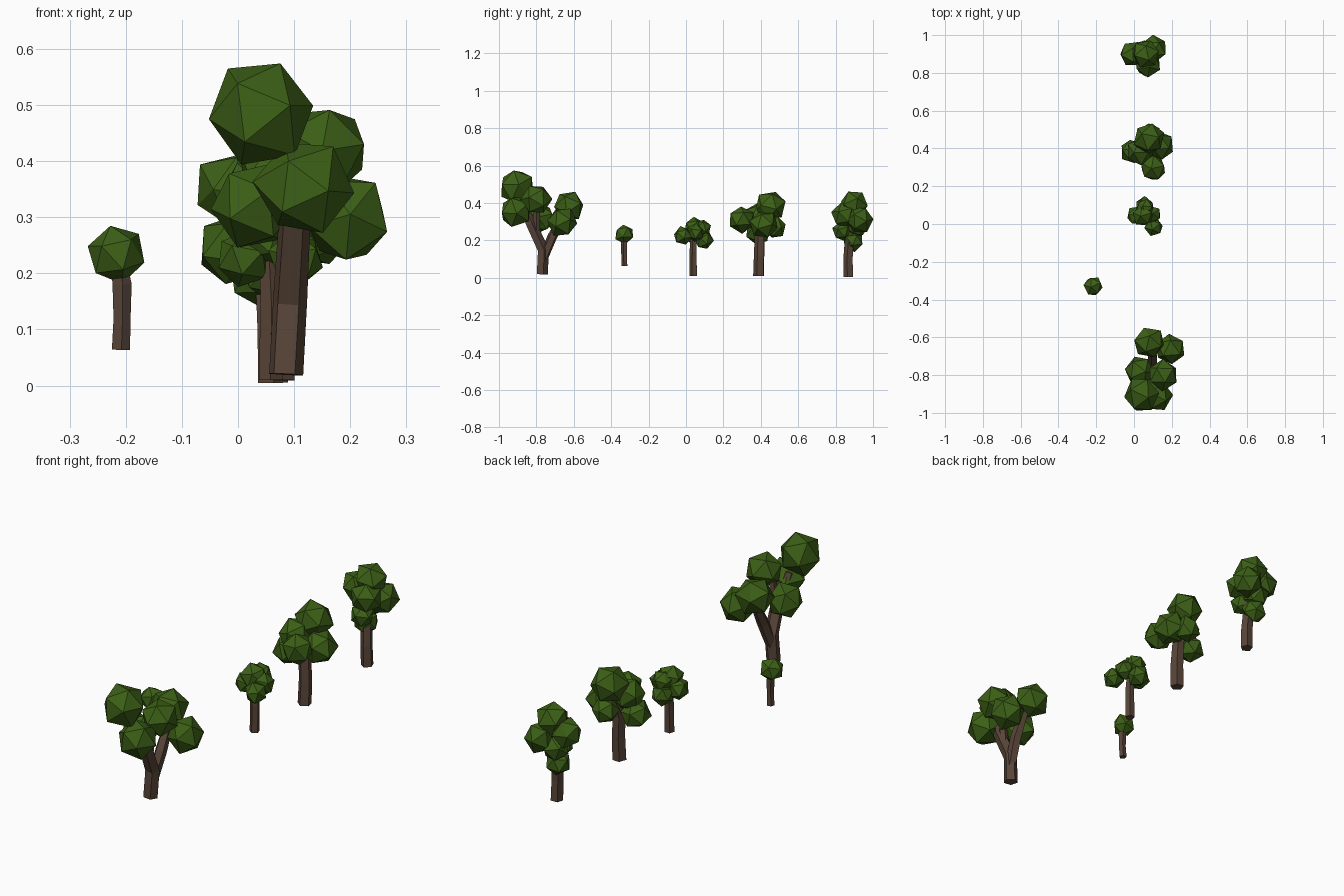
import bpy, bmesh, math, random
from mathutils import Vector, Euler

random.seed(4)


def material(name, rgb):
    m = bpy.data.materials.new(name)
    m.diffuse_color = (*rgb, 1)
    return m


LEAF = material("leaf_green", (0.045, 0.115, 0.008))
BARK = material("bark_brown", (0.10, 0.06, 0.04))


def finish(bm, name, mat):
    bmesh.ops.recalc_face_normals(bm, faces=bm.faces)
    me = bpy.data.meshes.new(name)
    bm.to_mesh(me)
    bm.free()
    me.materials.append(mat)
    ob = bpy.data.objects.new(name, me)
    bpy.context.collection.objects.link(ob)


def foliage(name, blobs):
    """Clusters of faceted, slightly irregular balls: x, y, z, radius."""
    bm = bmesh.new()
    for x, y, z, r in blobs:
        ball = bmesh.ops.create_icosphere(bm, subdivisions=1, radius=r)["verts"]
        rot = Euler([random.uniform(0, math.tau) for _ in range(3)]).to_matrix()
        for v in ball:
            v.co = rot @ v.co * random.uniform(0.97, 1.09) + Vector((x, y, z))
    finish(bm, name, LEAF)


def trunk(name, limbs, sides=5):
    """Each limb is a path of x, y, z, radius swept with a polygon."""
    bm = bmesh.new()
    for path in limbs:
        rings = []
        turn = random.uniform(0, math.tau)
        for i, (x, y, z, r) in enumerate(path):
            a, b = path[max(i - 1, 0)], path[min(i + 1, len(path) - 1)]
            q = Vector((0, 0, 1)).rotation_difference(Vector(b[:3]) - Vector(a[:3]))
            rings.append([bm.verts.new(q @ Vector((r * math.cos(turn + math.tau * k / sides),
                                                   r * math.sin(turn + math.tau * k / sides), 0))
                                       + Vector((x, y, z))) for k in range(sides)])
        for lo, hi in zip(rings, rings[1:]):
            for k in range(sides):
                n = (k + 1) % sides
                bm.faces.new((lo[k], lo[n], hi[n], hi[k]))
        bm.faces.new(rings[0])
        bm.faces.new(rings[-1])
    finish(bm, name, BARK)


# Large forked tree
trunk("forked_trunk", [
    [(0.085, -0.77, 0.02, 0.032), (0.092, -0.765, 0.15, 0.032), (0.1, -0.83, 0.29, 0.03), (0.08, -0.88, 0.40, 0.02)],
    [(0.09, -0.765, 0.10, 0.026), (0.1, -0.715, 0.22, 0.027), (0.1, -0.65, 0.34, 0.02)],
    [(0.1, -0.80, 0.23, 0.022), (0.11, -0.80, 0.38, 0.018)]])
foliage("forked_foliage", [
    (0.042, -0.905, 0.487, 0.095), (0.118, -0.912, 0.353, 0.086), (0.152, -0.80, 0.42, 0.08),
    (0.03, -0.78, 0.32, 0.08), (0.08, -0.627, 0.385, 0.083), (0.193, -0.662, 0.298, 0.08)])

# Small single-ball tree
trunk("small_trunk", [[(-0.209, -0.328, 0.064, 0.017), (-0.207, -0.33, 0.12, 0.016),
                       (-0.207, -0.33, 0.18, 0.018), (-0.214, -0.328, 0.23, 0.014)]])
foliage("small_foliage", [(-0.217, -0.33, 0.234, 0.053)])

# Young bushy tree
trunk("young_trunk", [[(0.058, 0.04, 0.01, 0.022), (0.06, 0.04, 0.14, 0.021), (0.055, 0.042, 0.24, 0.017)]])
foliage("young_foliage", [
    (0.05, 0.045, 0.265, 0.058), (0.105, -0.015, 0.225, 0.05), (0.01, 0.045, 0.225, 0.05),
    (0.095, 0.05, 0.24, 0.048), (0.055, 0.095, 0.205, 0.05), (0.06, 0.085, 0.265, 0.048)])

# Wide tree
trunk("wide_trunk", [[(0.072, 0.39, 0.01, 0.031), (0.075, 0.393, 0.12, 0.03), (0.07, 0.395, 0.22, 0.028),
                      (0.07, 0.42, 0.33, 0.02)]])
foliage("wide_foliage", [
    (0.08, 0.453, 0.382, 0.083), (0.1, 0.297, 0.31, 0.07), (-0.008, 0.385, 0.242, 0.066),
    (0.135, 0.415, 0.285, 0.075), (0.085, 0.475, 0.27, 0.06), (0.03, 0.385, 0.325, 0.075)])

# Tall oval tree
trunk("tall_trunk", [[(0.062, 0.87, 0.005, 0.028), (0.06, 0.868, 0.1, 0.027), (0.055, 0.875, 0.2, 0.026),
                      (0.05, 0.89, 0.33, 0.02)]])
foliage("tall_foliage", [
    (0.06, 0.90, 0.397, 0.073), (0.075, 0.845, 0.335, 0.07), (0.105, 0.93, 0.31, 0.072),
    (-0.012, 0.9, 0.35, 0.067), (0.04, 0.895, 0.198, 0.056), (0.06, 0.835, 0.25, 0.052),
    (0.04, 0.91, 0.27, 0.06)])
